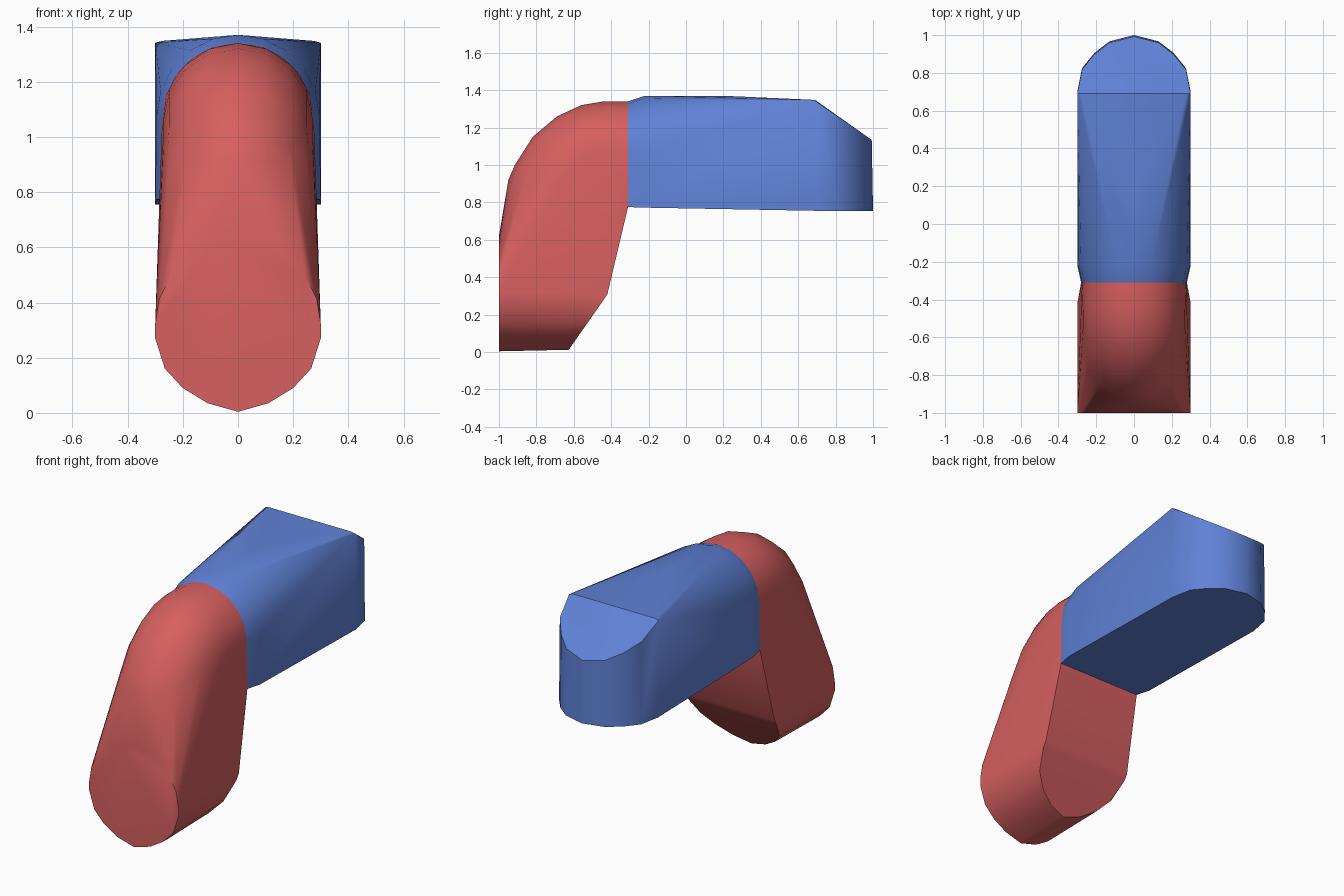
import bpy, bmesh
from math import sin, cos, pi
from mathutils import Vector

if "Cube" in bpy.data.objects:
    bpy.data.objects.remove(bpy.data.objects["Cube"])


def material(name, rgb):
    m = bpy.data.materials.new(name)
    m.use_nodes = True
    m.diffuse_color = (*rgb, 1)
    m.node_tree.nodes["Principled BSDF"].inputs["Base Color"].default_value = (*rgb, 1)
    return m


def hull(name, points, mat):
    """Tight convex skin around the guide points, smooth with sharp edges kept."""
    bm = bmesh.new()
    for p in points:
        bm.verts.new(p)
    bmesh.ops.remove_doubles(bm, verts=bm.verts, dist=0.004)
    out = bmesh.ops.convex_hull(bm, input=bm.verts)
    loose = {g for g in out["geom_interior"] + out["geom_unused"] if isinstance(g, bmesh.types.BMVert)}
    bmesh.ops.delete(bm, geom=list(loose), context="VERTS")
    bmesh.ops.dissolve_limit(bm, angle_limit=0.01, verts=bm.verts, edges=bm.edges)
    bmesh.ops.recalc_face_normals(bm, faces=bm.faces)
    mesh = bpy.data.meshes.new(name)
    bm.to_mesh(mesh)
    bm.free()
    mesh.materials.append(mat)
    ob = bpy.data.objects.new(name, mesh)
    bpy.context.collection.objects.link(ob)
    bpy.ops.object.select_all(action="DESELECT")
    ob.select_set(True)
    bpy.context.view_layer.objects.active = ob
    bpy.ops.object.shade_smooth_by_angle(angle=pi / 6)


def arch(y, r, top, steps=10):
    """Upper half circle facing along y."""
    return [(r * cos(pi * i / steps), y, top - r + r * sin(pi * i / steps)) for i in range(steps + 1)]


def mirrored(points):
    return [(s * x, y, z) for x, y, z in points for s in (1, -1)]


red = material("soft red", (0.67, 0.115, 0.115))
blue = material("soft blue", (0.115, 0.22, 0.67))

# Joint between both pieces: arch above two lower corners
joint = arch(-0.31, 0.275, 1.34) + mirrored([(0.28, -0.31, 0.775)])

# Bent lower piece: round front end, slanted underside, domed elbow
lower = list(joint)
lower += arch(-1, 0.3, 0.62)
belly = [(0.3, 0.27), (0.265, 0.16), (0.2, 0.09), (0.11, 0.035), (0, 0.004)]
for x, z in belly:
    lower += mirrored([(x, -1, z), (x, -0.63 + 0.7 * z, z + 0.008)])
lower += mirrored([(0.3, -0.42, 0.31)])
crest = [Vector(p) for p in ((0, -1, 0.62), (0, -0.95, 0.92), (0, -0.915, 1.0), (0, -0.82, 1.15),
                             (0, -0.69, 1.26), (0, -0.56, 1.32), (0, -0.44, 1.34), (0, -0.31, 1.34))]
for a, p, b in zip(crest, crest[1:], crest[2:]):
    t = (b - a).normalized()
    n = Vector((0, -t.z, t.y))
    for i in range(-4, 5):
        w = i * pi / 8
        lower.append(p + Vector((0.27 * sin(w), 0, 0)) - n * 0.27 * (1 - cos(w)))
hull("lower_bend", lower, red)

# Straight upper piece: arch turning square, slanted top and rounded back end
upper = list(joint)
upper += arch(-0.22, 0.295, 1.37)
upper += [(0, 0.2, 1.37)]
upper += mirrored([(0.3, -0.22, 0.772), (0.3, 0.69, 1.33), (0.275, 0.69, 1.348)])
for x, y in [(0.3, 0.7), (0.275, 0.825), (0.21, 0.905), (0.13, 0.967), (0, 1)]:
    upper += mirrored([(x, y, 0.755), (x, y - 0.007, 1.348 - 0.69 * (y - 0.69))])
hull("upper_arm", upper, blue)
